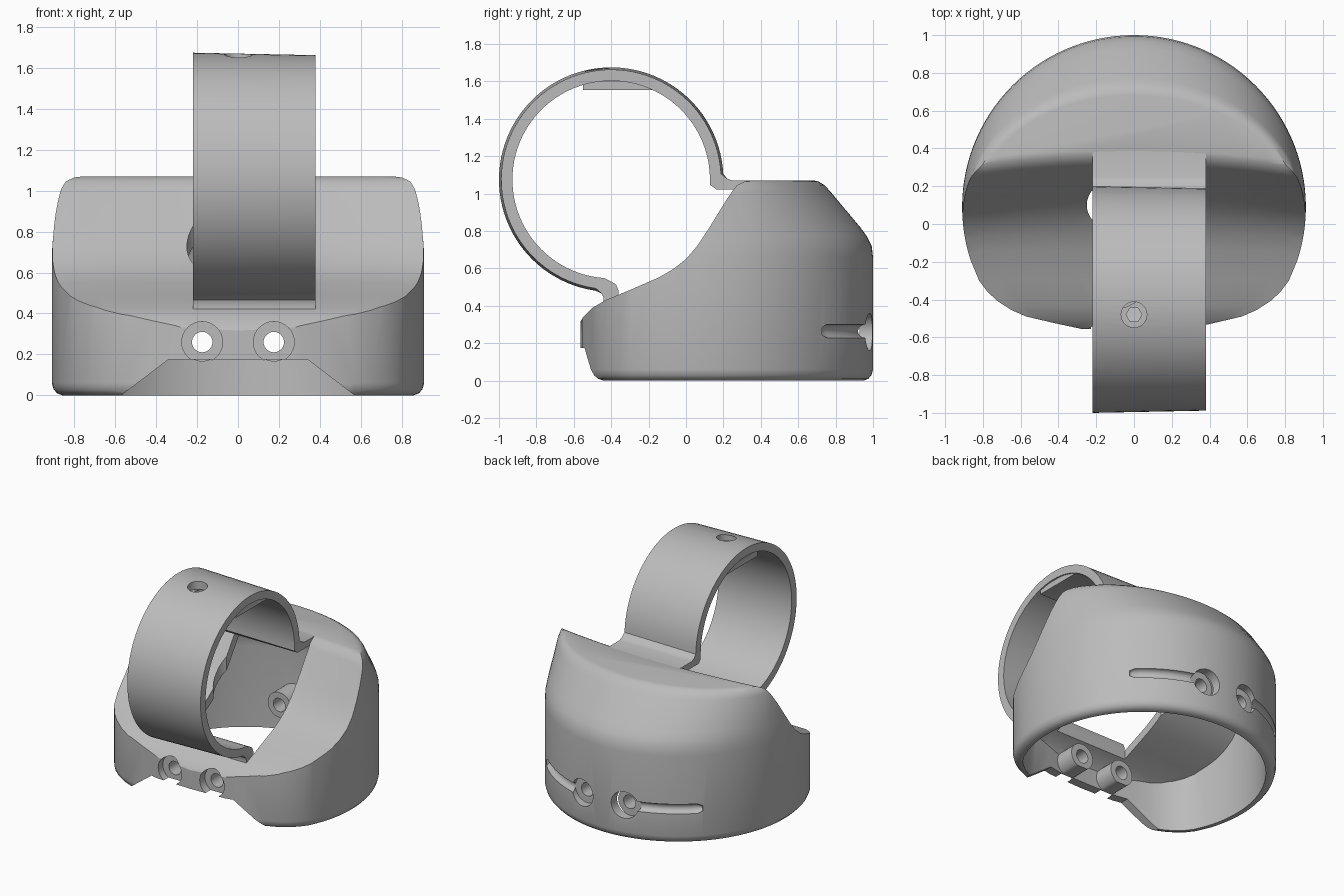
import bpy, bmesh, math
from mathutils import Matrix

if "Cube" in bpy.data.objects:
    bpy.data.objects.remove(bpy.data.objects["Cube"], do_unlink=True)

grey = bpy.data.materials.new("plain grey")
grey.use_nodes = True
grey.diffuse_color = (0.5, 0.5, 0.5, 1)
grey.node_tree.nodes["Principled BSDF"].inputs["Base Color"].default_value = (0.5, 0.5, 0.5, 1)


def finish(name, bm):
    bmesh.ops.recalc_face_normals(bm, faces=bm.faces)
    mesh = bpy.data.meshes.new(name)
    bm.to_mesh(mesh)
    bm.free()
    mesh.materials.append(grey)
    ob = bpy.data.objects.new(name, mesh)
    bpy.context.collection.objects.link(ob)
    return ob


def loft(name, rows):
    """Closed solid through rows of equally many points."""
    bm = bmesh.new()
    rings = [[bm.verts.new(p) for p in row] for row in rows]
    n = len(rings[0])
    for a, b in zip(rings, rings[1:]):
        for i in range(n):
            j = (i + 1) % n
            bm.faces.new((a[i], a[j], b[j], b[i]))
    bm.faces.new(rings[0])
    bm.faces.new(rings[-1])
    return finish(name, bm)


def box(name, lo, hi):
    rows = [[(lo[0], lo[1], z), (hi[0], lo[1], z), (hi[0], hi[1], z), (lo[0], hi[1], z)]
            for z in (lo[2], hi[2])]
    return loft(name, rows)


def rod(name, axis, centre, radius, lo, hi, sides=32):
    """Cylinder along y or z; centre gives the other two coordinates."""
    rows = []
    for h in (lo, hi):
        row = []
        for i in range(sides):
            t = 2 * math.pi * i / sides
            u, v = centre[0] + radius * math.cos(t), centre[1] + radius * math.sin(t)
            row.append((u, h, v) if axis == "y" else (u, v, h))
        rows.append(row)
    return loft(name, rows)


def combine(ob, tool, operation="DIFFERENCE"):
    mod = ob.modifiers.new("combine", "BOOLEAN")
    mod.operation, mod.solver, mod.object = operation, "EXACT", tool
    bpy.context.view_layer.objects.active = ob
    bpy.ops.object.modifier_apply(modifier=mod.name)
    bpy.data.objects.remove(tool, do_unlink=True)


def smooth(ob):
    bpy.ops.object.select_all(action="DESELECT")
    ob.select_set(True)
    bpy.context.view_layer.objects.active = ob
    bpy.ops.object.shade_smooth_by_angle(angle=math.radians(30))


# Plan outline: round back, flatter front
CY, R = 0.09, 0.91
half = [(R * math.cos(math.radians(a)), CY + R * math.sin(math.radians(a)))
        for a in range(90, -21, -3)]
half += [(0.82, -0.3), (0.775, -0.36), (0.72, -0.41), (0.65, -0.455), (0.57, -0.49),
         (0.42, -0.525), (0.28, -0.555), (0, -0.565)]
outline = half + [(-x, y) for x, y in half[-2:0:-1]]


def section(z, inset=0, wide=1, deep=1):
    row = []
    for x, y in outline:
        f = 1 - inset / math.hypot(x, y - CY)
        row.append((x * f * wide, CY + (y - CY) * f * (deep if y > CY else 1), z))
    return row


# Upper part leans in at the back: height, width factor, depth factor
shoulder = [(0.66, 1, 1), (0.72, 0.998, 0.992), (0.77, 0.994, 0.965), (0.82, 0.99, 0.925),
            (1.01, 0.975, 0.75), (1.045, 0.965, 0.715), (1.065, 0.945, 0.68), (1.07, 0.92, 0.65)]
WALL = 0.07
body = loft("body_shell",
            [section(0, 0.05), section(0.01, 0.025), section(0.03, 0.008), section(0.06)]
            + [section(*s[:1], 0, *s[1:]) for s in shoulder])
hollow = loft("hollow", [section(-0.1, WALL)]
              + [section(z - 0.05, WALL, w, d) for z, w, d in shoulder])

# Curved scoop in the front and top
profile = [(-0.75, 0.14), (-0.575, 0.3), (-0.55, 0.34), (-0.5, 0.39), (-0.43, 0.43), (-0.3, 0.485),
           (-0.15, 0.55), (-0.07, 0.595), (0, 0.65), (0.06, 0.72), (0.12, 0.81), (0.24, 1.01),
           (0.265, 1.045), (0.3, 1.065), (0.34, 1.075), (0.34, 1.3), (-1.2, 1.3)]


def scoop(name, dy, dz):
    rows = []
    for i in range(-12, 13):
        x = i / 10
        bow = 0.07 * max(0, 1 - (x / 0.9) ** 2)
        rows.append([(x, y + dy + bow * min(1, max(0, (z - 0.45) / 0.5)), z + dz)
                     for y, z in profile])
    return loft(name, rows)


combine(body, scoop("scoop", 0, 0))
combine(hollow, scoop("inner_scoop", 0.04, -0.05))
combine(body, hollow)

# Opening behind the band, with a rounded bulge at one side
combine(body, box("opening", (-0.22, -0.36, 0.39), (0.38, 0.5, 1.02)))
combine(body, rod("bulge", "z", (-0.13, 0.1), 0.12, 0.4, 1.0))

# Screw bosses, counterbores and bores, front and back
for x in (-0.175, 0.175):
    at = (x, 0.26)
    combine(body, rod("front_boss", "y", at, 0.095, -0.52, -0.34), "UNION")
    combine(body, rod("back_boss", "y", at, 0.095, 0.74, 0.94), "UNION")
    combine(body, rod("front_recess", "y", at, 0.1, -0.7, -0.5))
    combine(body, rod("back_recess", "y", at, 0.1, 0.92, 1.1))
    combine(body, rod("front_bore", "y", at, 0.05, -0.7, -0.2))
    combine(body, rod("back_bore", "y", at, 0.05, 0.6, 1.1))

# Grooves running from the back recesses round the sides
for side in (-1, 1):
    rows = []
    for k in range(16):
        a = math.radians(79 - k * 2.3)
        r = 0.036 if k < 15 else 0.02
        rows.append([(side * (R + r * math.cos(t)) * math.cos(a),
                      CY + (R + r * math.cos(t)) * math.sin(a), 0.265 + r * math.sin(t))
                     for t in (2 * math.pi * i / 16 for i in range(16))])
    combine(body, loft("groove", rows))

# Sloped cut-out at the bottom of the front
trapezoid = [(-0.7, -0.1), (0.7, -0.1), (0.57, 0), (0.34, 0.175), (-0.34, 0.175), (-0.57, 0)]
combine(body, loft("front_cutout", [[(x, y, z) for x, z in trapezoid] for y in (-0.8, -0.2)]))
smooth(body)


# Round band: slightly tapered loop with feet on the shell
def band_row(x, taper):
    def arc(r, start, stop, n=72):
        for i in range(n + 1):
            a = math.radians(start + (stop - start) * i / n)
            yield (x, -0.4 + r * math.cos(a), 1.075 + r * math.sin(a))
    row = list(arc(0.6 - taper, 3, 262))
    row += [(x, y, z) for y, z in ((-0.45, 0.465), (-0.44, 0.44), (-0.445, 0.4), (-0.365, 0.4),
                                   (-0.36, 0.48), (-0.375, 0.515), (-0.4, 0.53))]
    row += list(arc(0.54 - taper, 266, -3))
    row += [(x, y, z) for y, z in ((0.165, 1.021), (0.42, 1.021), (0.42, 1.069),
                                   (0.25, 1.069), (0.22, 1.08))]
    return row


band = loft("round_band", [band_row(-0.22, 0), band_row(0.38, 0.012)])
combine(band, box("inner_pad", (-0.21, -0.55, 1.555), (0.37, -0.17, 1.6)), "UNION")
combine(band, rod("screw_recess", "z", (0, -0.48), 0.068, 1.61, 1.8))
combine(band, rod("hex_hole", "z", (0, -0.48), 0.042, 1.4, 1.8, 6))
smooth(band)
